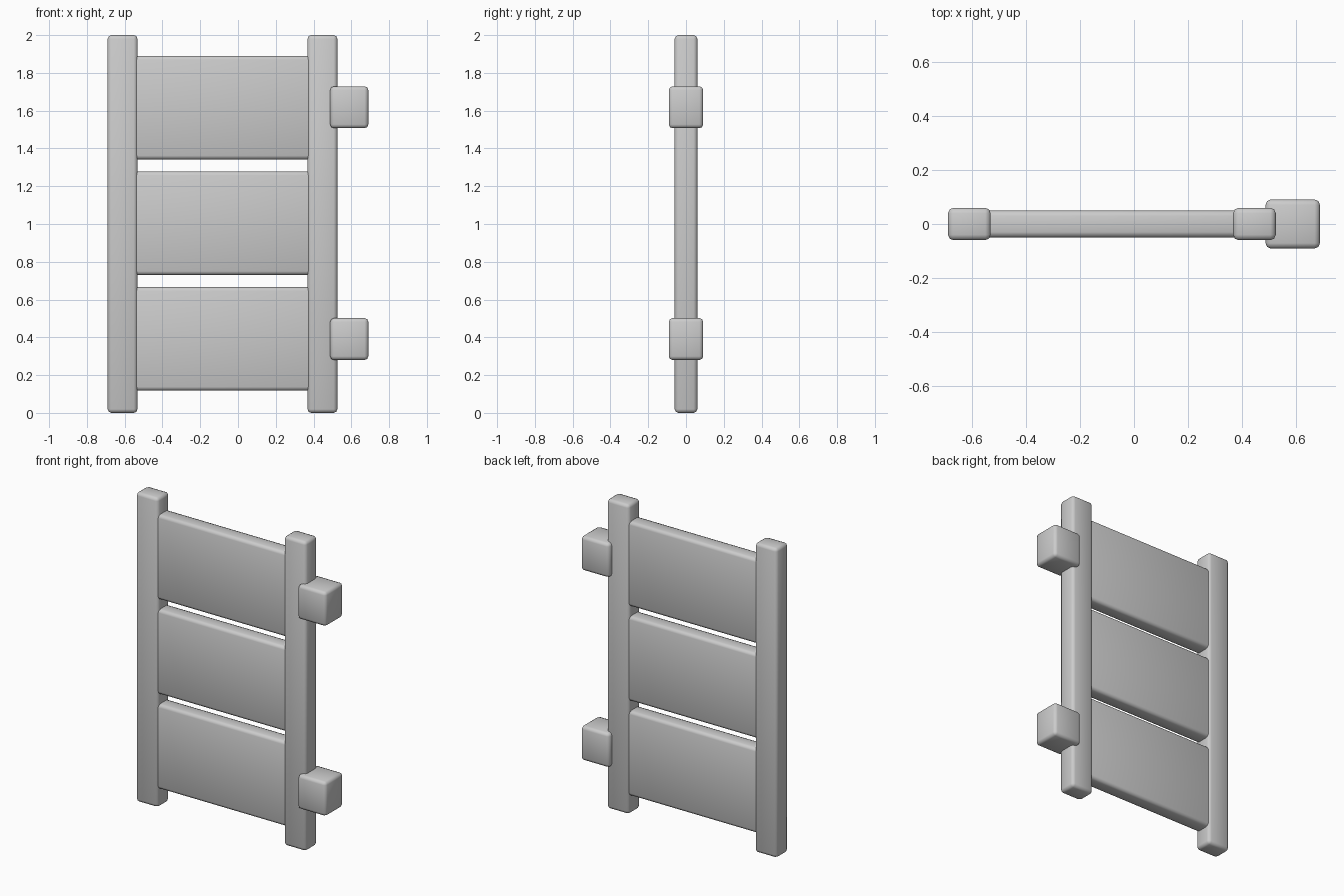
import bpy

if "Cube" in bpy.data.objects:
    bpy.data.objects.remove(bpy.data.objects["Cube"])

grey = bpy.data.materials.new("plain grey")
grey.diffuse_color = (0.6, 0.6, 0.6, 1)
grey.use_nodes = True
grey.node_tree.nodes["Principled BSDF"].inputs["Base Color"].default_value = grey.diffuse_color


def rounded_box(name, x, y, z, radius=0.02):
    """Box between (min, max) ranges with softly rounded edges."""
    bpy.ops.mesh.primitive_cube_add(size=1, location=[sum(r) / 2 for r in (x, y, z)])
    ob = bpy.context.object
    ob.name = name
    ob.scale = [r[1] - r[0] for r in (x, y, z)]
    bpy.ops.object.transform_apply(location=False, rotation=False, scale=True)
    ob.data.materials.append(grey)
    bevel = ob.modifiers.new("rounded edges", "BEVEL")
    bevel.width = radius
    bevel.segments = 2
    bpy.ops.object.shade_smooth()
    return ob


# Upright posts
rounded_box("left_post", (-0.69, -0.532), (-0.06, 0.06), (0, 2))
rounded_box("right_post", (0.368, 0.526), (-0.06, 0.06), (0, 2))

# Three wide planks, running through both posts
for i, bottom in enumerate((0.118, 0.73, 1.342)):
    rounded_box(f"plank_{i + 1}", (-0.689, 0.525), (-0.05, 0.05), (bottom, bottom + 0.548))

# Hinge blocks on the right post
for name, bottom in (("lower_hinge", 0.28), ("upper_hinge", 1.507)):
    rounded_box(name, (0.488, 0.69), (-0.091, 0.091), (bottom, bottom + 0.222))
